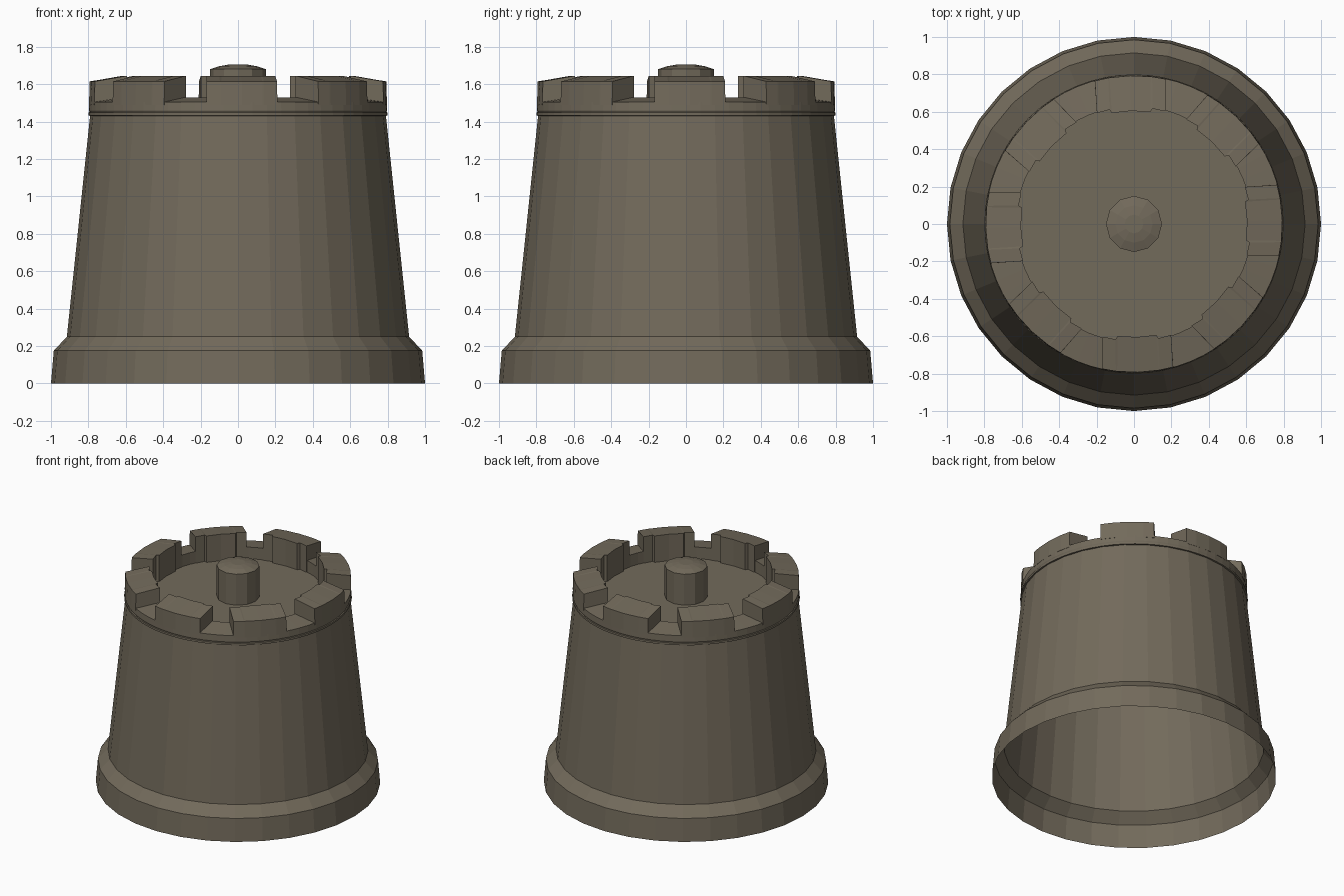
import bpy, bmesh
from math import sin, cos, pi, radians

if "Cube" in bpy.data.objects:
    bpy.data.objects.remove(bpy.data.objects["Cube"])

stone = bpy.data.materials.new("stone")
stone.diffuse_color = (0.17, 0.145, 0.105, 1)
stone.use_nodes = True
stone.node_tree.nodes["Principled BSDF"].inputs["Base Color"].default_value = stone.diffuse_color


def make(name, bm):
    bmesh.ops.recalc_face_normals(bm, faces=bm.faces)
    me = bpy.data.meshes.new(name)
    bm.to_mesh(me)
    bm.free()
    me.materials.append(stone)
    ob = bpy.data.objects.new(name, me)
    bpy.context.collection.objects.link(ob)
    return ob


def lathe(name, profile, sides, closed=False, cap=False):
    """Spin an (r, z) profile around z; optionally close the loop or cap its end."""
    bm = bmesh.new()
    rings = [[bm.verts.new((r * cos(2 * pi * i / sides), r * sin(2 * pi * i / sides), z))
              for i in range(sides)] for r, z in profile]
    pairs = list(zip(rings, rings[1:]))
    if closed:
        pairs.append((rings[-1], rings[0]))
    for a, b in pairs:
        for i in range(sides):
            j = (i + 1) % sides
            bm.faces.new((a[i], a[j], b[j], b[i]))
    if cap:
        bm.faces.new(rings[-1])
    return make(name, bm)


# Tapered tower shell, open underneath, with a flared foot
lathe("tower_wall", [(1.0, 0), (0.985, 0.175), (0.915, 0.25), (0.79, 1.44)], 32)

# Thin moulding under the battlements
lathe("moulding", [(0.785, 1.43), (0.80, 1.432), (0.80, 1.448), (0.785, 1.455)], 64, closed=True)

# Roof floor
lathe("roof_floor", [(0.79, 1.44)], 64, cap=True)

# Low parapet with a top sloping up toward the inside
lathe("parapet", [(0.79, 1.44), (0.797, 1.46), (0.795, 1.505), (0.63, 1.53), (0.63, 1.44)], 64)

# Central post with a domed cap
lathe("post", [(0.15, 1.44), (0.15, 1.68), (0.10, 1.696), (0.05, 1.705)], 12, cap=True)

# Eight battlement blocks, near-parallel sides, stepped inner face
bm = bmesh.new()
steps = [(-1, 0.625), (-0.62, 0.625), (-0.58, 0.605), (0, 0.605),
         (0.58, 0.605), (0.62, 0.625), (1, 0.625)]
for k in range(8):
    mid = radians(45 * k + 1.5)
    sections = []
    for u, r_in in steps:
        a_out = mid + u * radians(13.8)
        a_in = mid + u * radians(17)
        sections.append([bm.verts.new((r * cos(a), r * sin(a), z)) for r, a, z in
                         ((0.797, a_out, 1.49), (0.793, a_out, 1.615),
                          (r_in, a_in, 1.645), (r_in, a_in, 1.44))])
    for s, t in zip(sections, sections[1:]):
        for i in range(4):
            j = (i + 1) % 4
            bm.faces.new((s[i], s[j], t[j], t[i]))
    bm.faces.new(sections[0])
    bm.faces.new(sections[-1])
make("battlements", bm)
